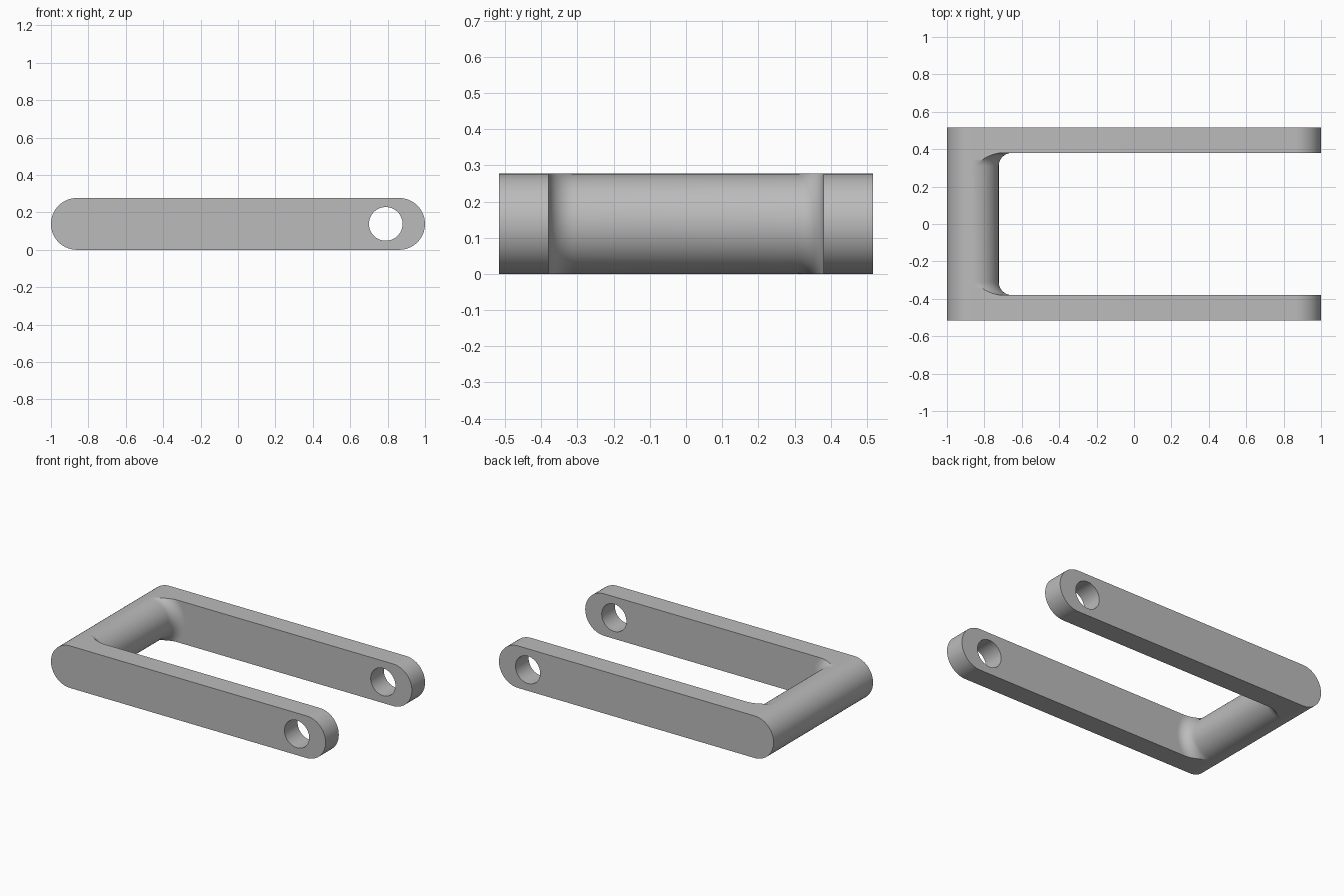
import bpy
import bmesh
from math import sin, cos, asin, pi
from mathutils import Vector

if "Cube" in bpy.data.objects:
    bpy.data.objects.remove(bpy.data.objects["Cube"])

R = 0.1385            # half height of arms and bar radius
END = 1 - R           # x of the rounded end centres
INNER, OUTER = 0.38, 0.517
FILLET = 0.07
HOLE_X, HOLE_R = 0.79, 0.09

grey = bpy.data.materials.new("plain grey")
grey.use_nodes = True
colour = (0.5, 0.5, 0.5, 1)
grey.diffuse_color = colour
grey.node_tree.nodes["Principled BSDF"].inputs["Base Color"].default_value = colour


def finish(bm, name):
    bmesh.ops.recalc_face_normals(bm, faces=bm.faces)
    mesh = bpy.data.meshes.new(name)
    bm.to_mesh(mesh)
    bm.free()
    mesh.materials.append(grey)
    obj = bpy.data.objects.new(name, mesh)
    bpy.context.collection.objects.link(obj)
    bpy.ops.object.select_all(action='DESELECT')
    obj.select_set(True)
    bpy.context.view_layer.objects.active = obj
    bpy.ops.object.shade_smooth_by_angle()
    return obj


def arc(cx, radius, start, end, steps):
    angles = [start + (end - start) * i / steps for i in range(steps + 1)]
    return [(cx + radius * cos(a), R + radius * sin(a)) for a in angles]


def loop(bm, points, y):
    verts = [bm.verts.new((x, y, z)) for x, z in points]
    return [bm.edges.new((v, verts[i - 1])) for i, v in enumerate(verts)]


# Arms: rounded bar outline with a pin hole, extruded sideways
def make_arm(name, y):
    bm = bmesh.new()
    outline = arc(END, R, -pi / 2, pi / 2, 32) + arc(-END, R, pi / 2, 3 * pi / 2, 32)
    hole = arc(HOLE_X, HOLE_R, 0, 2 * pi, 48)[:-1]
    edges = loop(bm, outline, y) + loop(bm, hole, y)
    bmesh.ops.triangle_fill(bm, edges=edges, use_beauty=True)
    result = bmesh.ops.extrude_face_region(bm, geom=bm.faces[:], use_keep_orig=True)
    moved = [g for g in result["geom"] if isinstance(g, bmesh.types.BMVert)]
    bmesh.ops.translate(bm, verts=moved, vec=Vector((0, OUTER - INNER, 0)))
    finish(bm, name)


make_arm("front_arm", -OUTER)
make_arm("back_arm", INNER)

# Crossbar: round bar whose inner side flares into the arms
steps = 12
half = []
for i in range(steps + 1):
    a = pi / 2 * i / steps
    half.append((INNER - FILLET + FILLET * sin(a), R + FILLET * (1 - cos(a))))
stations = [(-y, r) for y, r in reversed(half)] + half

bm = bmesh.new()
previous = None
for y, r in stations:
    limit = asin(R / r)
    points = arc(-END, R, pi / 2, 3 * pi / 2, 32) + arc(-END, r, -limit, limit, 32)
    ring = [bm.verts.new((x, y, z)) for x, z in points]
    if previous:
        for i in range(len(ring)):
            bm.faces.new((previous[i - 1], previous[i], ring[i], ring[i - 1]))
    previous = ring
bmesh.ops.remove_doubles(bm, verts=bm.verts, dist=0.00001)
finish(bm, "crossbar")
